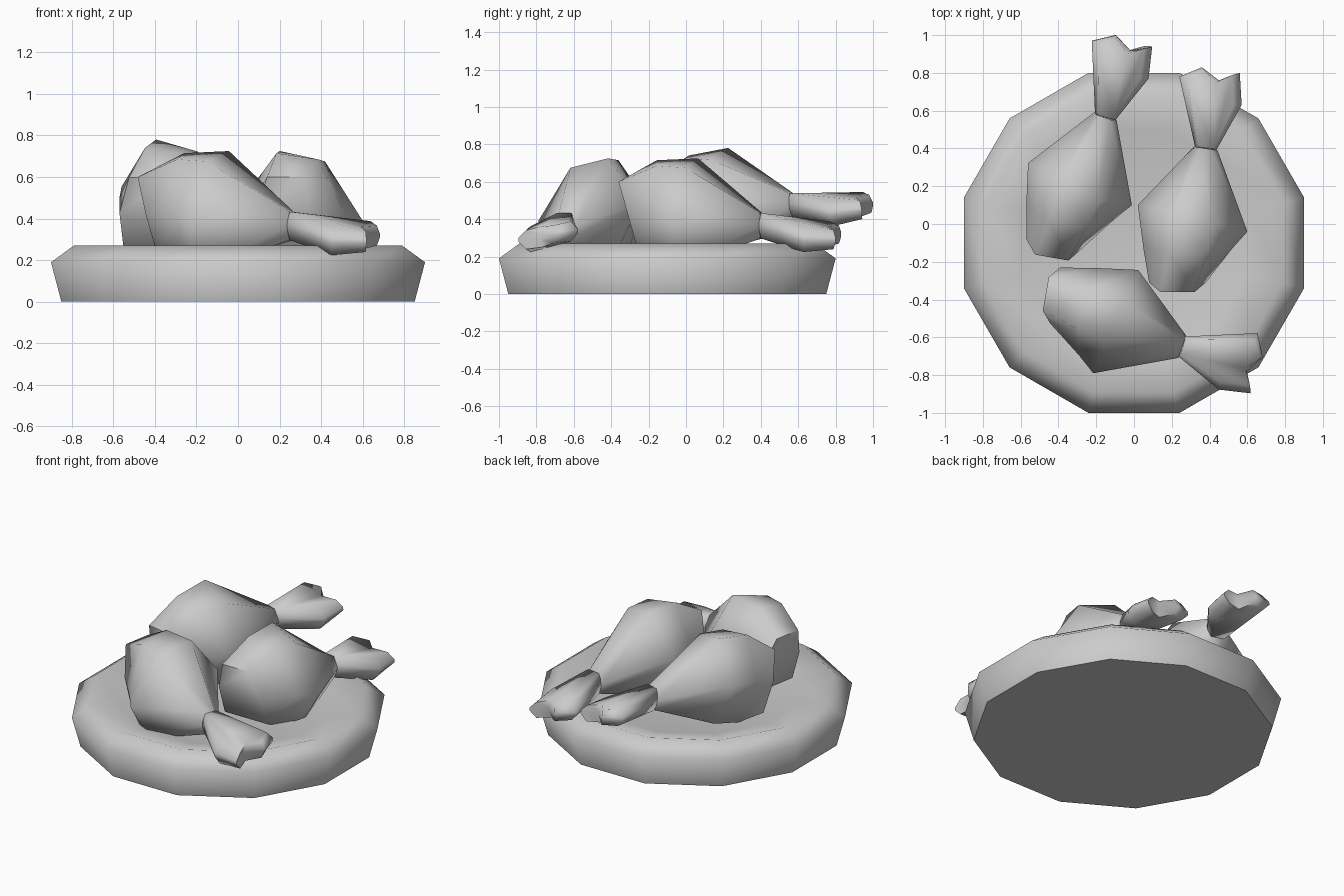
import bpy, bmesh, math
from mathutils import Matrix, Vector

if "Cube" in bpy.data.objects:
    bpy.data.objects.remove(bpy.data.objects["Cube"])


def finish(name, bm, matrix=Matrix()):
    bm.transform(matrix)
    bmesh.ops.recalc_face_normals(bm, faces=bm.faces)
    mesh = bpy.data.meshes.new(name)
    bm.to_mesh(mesh)
    bm.free()
    ob = bpy.data.objects.new(name, mesh)
    bpy.context.collection.objects.link(ob)
    bpy.ops.object.select_all(action='DESELECT')
    ob.select_set(True)
    bpy.context.view_layer.objects.active = ob
    bpy.ops.object.shade_smooth_by_angle(angle=math.radians(75))
    return ob


def loft(rings):
    """Skin a list of equal-sized point rings and cap both ends."""
    bm = bmesh.new()
    loops = [[bm.verts.new(p) for p in ring] for ring in rings]
    n = len(loops[0])
    for a, b in zip(loops, loops[1:]):
        for i in range(n):
            j = (i + 1) % n
            bm.faces.new((a[i], a[j], b[j], b[i]))
    bm.faces.new(loops[0])
    bm.faces.new(loops[-1])
    return bm


# Plate: twelve-sided dish with a bevelled rim and a shallow recess
def plate_ring(apothem, z):
    r = apothem / math.cos(math.pi / 12)
    return [(r * math.cos(math.radians(15 + 30 * i)),
             r * math.sin(math.radians(15 + 30 * i)) - 0.1, z) for i in range(12)]


plate = finish("plate", loft([plate_ring(a, z) for a, z in
                              ((0.85, 0), (0.90, 0.19), (0.79, 0.27), (0.6, 0.22))]))
# Crisp edge around the inside of the rim
sharp = plate.data.attributes["sharp_edge"].data
for e in plate.data.edges:
    if all(abs(plate.data.vertices[v].co.z - 0.27) < 1e-4 for v in e.vertices):
        sharp[e.index].value = True


# Meat: six-sided rings
# (y, x centre, z centre, x radius, half height, skew, tilt, top width, bottom width, roll)
MEAT = [(-0.31, 0.23, 0.42, 0.15, 0.18, 0.0, -0.28, 1.2, 1.9, 0.0),
        (-0.13, 0.285, 0.44, 0.235, 0.26, 0.0, -0.1, 0.85, 1.3, -0.03),
        (0.03, 0.31, 0.44, 0.29, 0.26, -0.07, 0.0, 0.75, 1.0, -0.05),
        (0.40, 0.38, 0.365, 0.062, 0.07, -0.01, 0.0, 1.0, 1.0, 0.0)]


def meat_ring(y, xc, zc, rx, h, skew, tilt, top, bottom, roll):
    ring = []
    for i in range(6):
        c, s = math.cos(i * math.pi / 3), math.sin(i * math.pi / 3)
        dz = s * h / math.sin(math.pi / 3)
        wide = top if s > 0.1 else bottom if s < -0.1 else 1
        ring.append((xc + rx * c * wide, y + skew * c + tilt * dz, zc + dz + roll * c))
    return ring


# Bone: flared outline with a notched end, thickened into a slab
BONE = [(0.325, 0.40), (0.24, 0.78), (0.36, 0.83), (0.45, 0.76),
        (0.56, 0.80), (0.57, 0.63), (0.435, 0.39)]


def bone_ring(scale, side):
    ring = []
    for x, y in BONE:
        t = min(1, (y - 0.39) / 0.25)
        zc = 0.365 - t * (0.03 + 0.14 * (x - 0.24))
        cx, cy = 0.38 + 0.02 * t, 0.58
        thick = 0.068 - 0.02 * max(0, (y - 0.63) / 0.2)
        ring.append((cx + (x - cx) * scale, cy + (y - cy) * (1 - (1 - scale) * 0.2),
                     zc + side * thick))
    return ring


# Three copies: turn and pitch about the butt end, then place it
PIVOT = Vector((0.23, -0.36, 0))
LEGS = [("right", (0.23, -0.36, 0), 0, 0),
        ("left", (-0.43, -0.145, 0), -10, 8),
        ("front", (-0.467, -0.37, 0), -100, 0)]
for label, place, turn, pitch in LEGS:
    lift = Matrix.Translation((0, 0, 0.365))
    m = (Matrix.Translation(place) @ lift
         @ Matrix.Rotation(math.radians(turn), 4, 'Z')
         @ Matrix.Rotation(math.radians(pitch), 4, 'X')
         @ lift.inverted() @ Matrix.Translation(-PIVOT))
    finish(label + "_drumstick_meat", loft([meat_ring(*r) for r in MEAT]), m)
    finish(label + "_drumstick_bone",
           loft([bone_ring(0.75, -1), bone_ring(1, -0.2), bone_ring(1, 0.2), bone_ring(0.75, 1)]), m)
